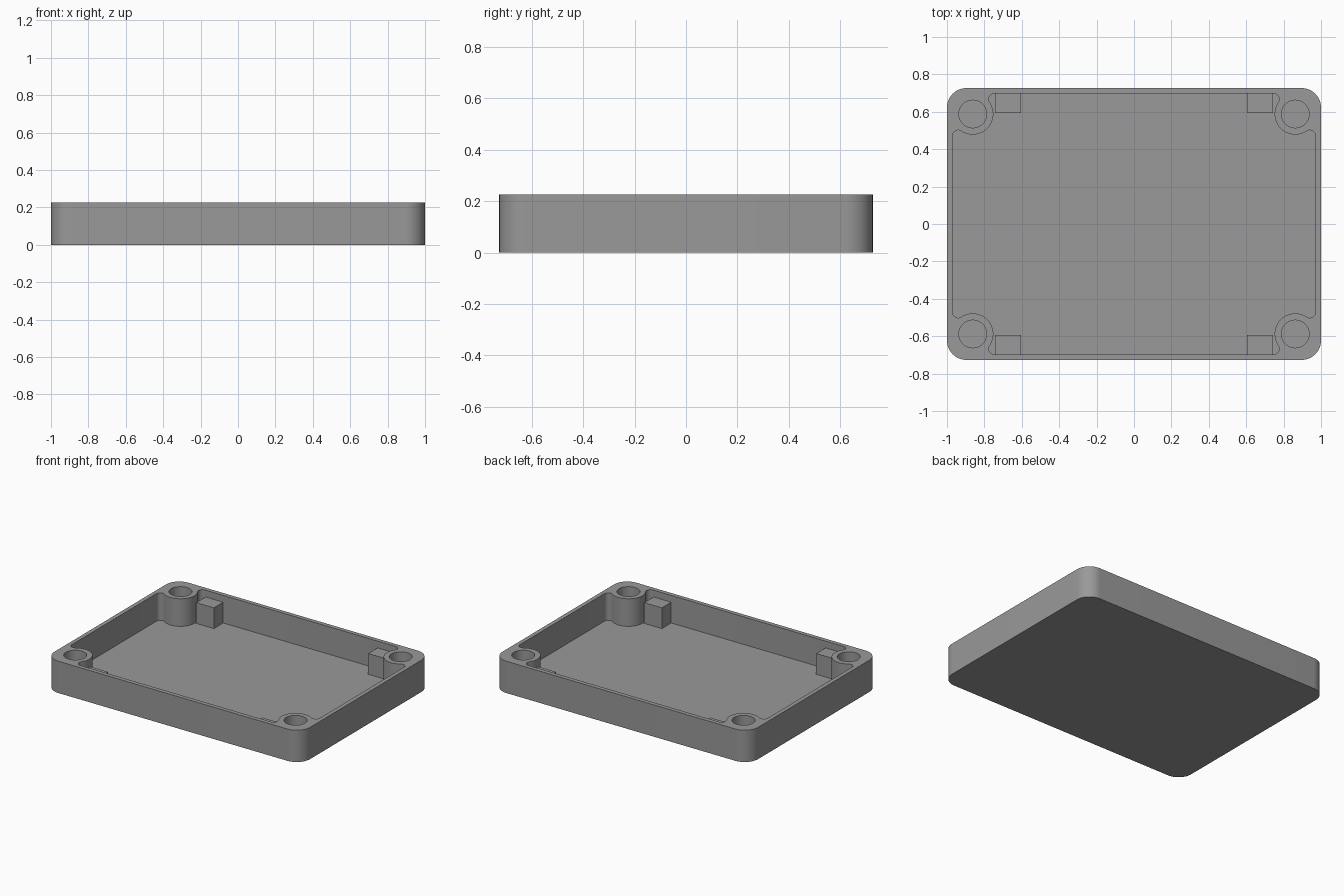
import bpy, bmesh, math

if "Cube" in bpy.data.objects:
    bpy.data.objects.remove(bpy.data.objects["Cube"])

# Main dimensions
HX, HY, H = 1.0, 0.727, 0.225      # outer half sizes and height
WALL, FLOOR, CORNER = 0.03, 0.03, 0.105
BX, BY, BOSS, HOLE = 0.862, 0.588, 0.11, 0.074   # screw bosses
FIL = 0.03                          # fillet between wall and boss
IX, IY = HX - WALL, HY - WALL

grey = bpy.data.materials.new("mid grey")
grey.diffuse_color = (0.32, 0.32, 0.32, 1)
grey.use_nodes = True
grey.node_tree.nodes["Principled BSDF"].inputs["Base Color"].default_value = grey.diffuse_color


def arc(cx, cy, r, a0, a1, n):
    return [(cx + r * math.cos(a0 + (a1 - a0) * i / n),
             cy + r * math.sin(a0 + (a1 - a0) * i / n)) for i in range(n + 1)]


def four_way(quarter):
    """Mirror a counter-clockwise first-quadrant path into a closed outline."""
    left = [(-x, y) for x, y in reversed(quarter)]
    half = quarter + left
    return half + [(-x, -y) for x, y in half]


def prism(name, outline, z0, z1):
    bm = bmesh.new()
    face = bm.faces.new([bm.verts.new((x, y, z0)) for x, y in outline])
    ext = bmesh.ops.extrude_face_region(bm, geom=[face])
    for v in ext["geom"]:
        if isinstance(v, bmesh.types.BMVert):
            v.co.z = z1
    bmesh.ops.recalc_face_normals(bm, faces=bm.faces)
    mesh = bpy.data.meshes.new(name)
    bm.to_mesh(mesh)
    bm.free()
    mesh.materials.append(grey)
    ob = bpy.data.objects.new(name, mesh)
    bpy.context.collection.objects.link(ob)
    return ob


def cut(target, cutter):
    cutter.hide_render = True
    mod = target.modifiers.new("cut", 'BOOLEAN')
    mod.operation, mod.solver, mod.object = 'DIFFERENCE', 'EXACT', cutter
    bpy.context.view_layer.objects.active = target
    bpy.ops.object.modifier_apply(modifier=mod.name)
    bpy.data.objects.remove(cutter)


# Tray body with rounded corners
tray = prism("tray", four_way(arc(HX - CORNER, HY - CORNER, CORNER, 0, math.pi / 2, 16)), 0, H)

# Cavity outline: side fillet, sweep around the boss, end fillet
reach = BOSS + FIL
ax = IX - FIL
ay = BY - math.sqrt(reach ** 2 - (ax - BX) ** 2)
by = IY - FIL
bx = BX - math.sqrt(reach ** 2 - (by - BY) ** 2)
to_a = math.atan2(ay - BY, ax - BX)
to_b = math.atan2(by - BY, bx - BX) - 2 * math.pi
quarter = (arc(ax, ay, FIL, 0, to_a + math.pi, 10)
           + arc(BX, BY, BOSS, to_a, to_b, 24)[1:-1]
           + arc(bx, by, FIL, to_b + math.pi, math.pi / 2, 10))
cut(tray, prism("cavity_cutter", four_way(quarter), FLOOR, H + 0.1))

# Blind screw holes
for sx in (-1, 1):
    for sy in (-1, 1):
        ring = arc(sx * BX, sy * BY, HOLE, 0, 2 * math.pi, 40)[:-1]
        cut(tray, prism("hole_cutter", ring, FLOOR, H + 0.1))

bpy.ops.object.select_all(action='DESELECT')
tray.select_set(True)
bpy.context.view_layer.objects.active = tray
bpy.ops.object.shade_smooth_by_angle(angle=math.radians(30))

# Support blocks against the long walls
for sx, side in ((-1, "left"), (1, "right")):
    for sy, end in ((-1, "front"), (1, "back")):
        xs, ys = (sx * 0.604, sx * 0.742), (sy * 0.593, sy * (IY + 0.005))
        prism(f"support_block_{end}_{side}",
              [(xs[0], ys[0]), (xs[1], ys[0]), (xs[1], ys[1]), (xs[0], ys[1])],
              FLOOR - 0.005, 0.177)
